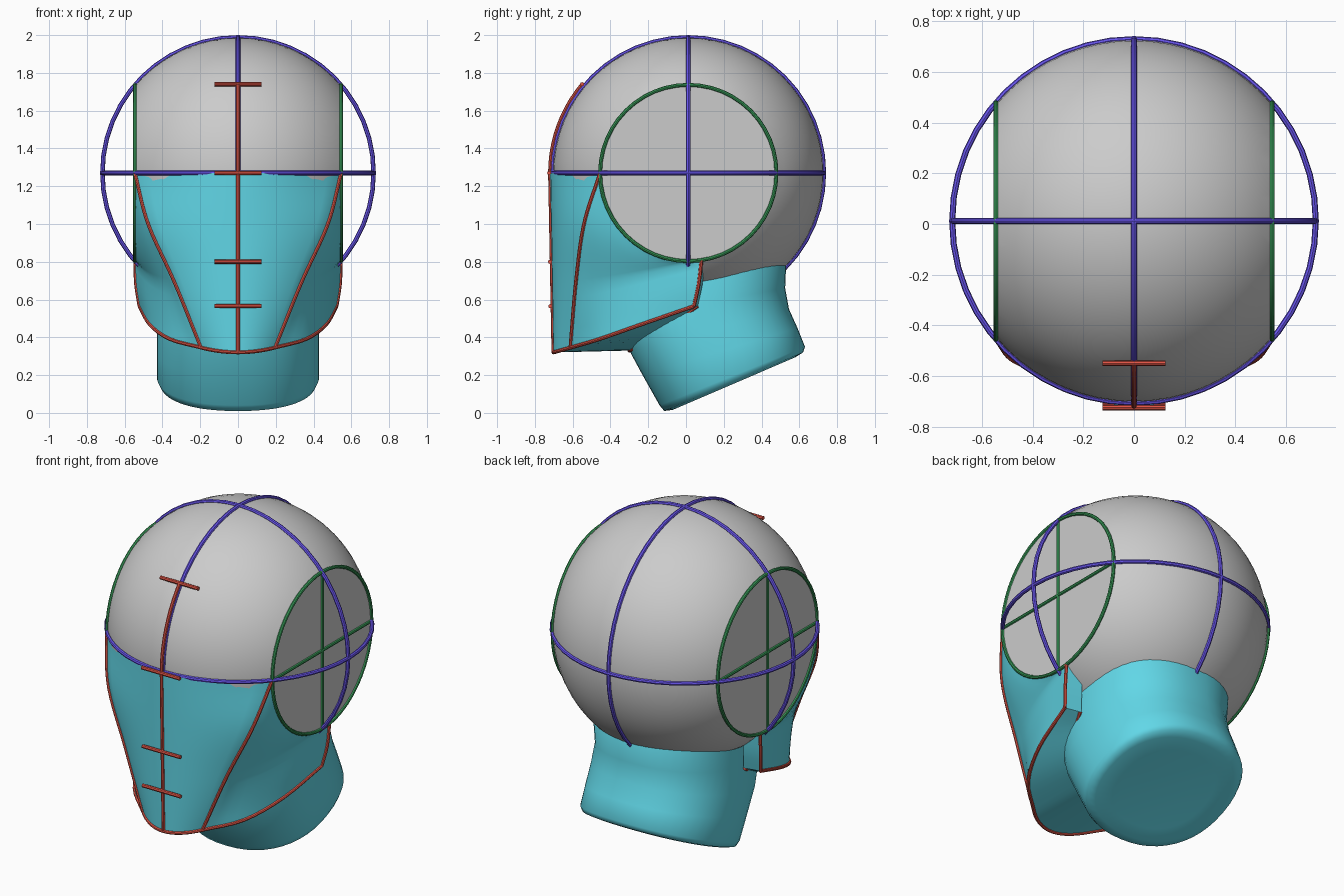
import bpy, bmesh, math
from mathutils import Vector as V

if "Cube" in bpy.data.objects:
    bpy.data.objects.remove(bpy.data.objects["Cube"])

CY, CZ, R, CUT = 0.012, 1.27, 0.715, 0.545
DISC = 0.467


def material(name, rgb):
    m = bpy.data.materials.new(name)
    m.diffuse_color = (*rgb, 1)
    m.use_nodes = True
    m.node_tree.nodes["Principled BSDF"].inputs["Base Color"].default_value = m.diffuse_color
    return m


CYAN = material("cyan", (0.12, 0.68, 0.8))
BLUE = material("blue", (0.14, 0.09, 0.85))
GREEN = material("green", (0.04, 0.33, 0.1))
RED = material("red", (0.75, 0.09, 0.06))


def smooth(pts, n):
    """Resample a path to n points with a Catmull-Rom spline."""
    p = [V(q) for q in pts]
    p = [2 * p[0] - p[1]] + p + [2 * p[-1] - p[-2]]
    out = []
    for i in range(n):
        k = i / (n - 1) * (len(p) - 3)
        j = min(int(k), len(p) - 4)
        t = k - j
        a, b, c, d = p[j:j + 4]
        out.append(0.5 * (2 * b + (c - a) * t + (2 * a - 5 * b + 4 * c - d) * t * t
                          + (3 * b - a - 3 * c + d) * t ** 3))
    return out


def finish(ob, mat=None, angle=40):
    if mat:
        ob.data.materials.append(mat)
    bpy.ops.object.select_all(action='DESELECT')
    ob.select_set(True)
    bpy.context.view_layer.objects.active = ob
    if ob.type == 'CURVE':
        bpy.ops.object.convert(target='MESH')
        ob = bpy.context.object
    bpy.ops.object.shade_smooth_by_angle(angle=math.radians(angle))
    return ob


def link(name, data):
    ob = bpy.data.objects.new(name, data)
    bpy.context.collection.objects.link(ob)
    return ob


def tube(name, pts, mat, r=0.01, closed=False):
    cu = bpy.data.curves.new(name, 'CURVE')
    cu.dimensions = '3D'
    cu.bevel_depth, cu.bevel_resolution, cu.use_fill_caps = r, 2, True
    s = cu.splines.new('POLY')
    s.points.add(len(pts) - 1)
    for sp, p in zip(s.points, pts):
        sp.co = (*p, 1)
    s.use_cyclic_u = closed
    finish(link(name, cu), mat)


def both_sides(name, pts, mat, r=0.01, closed=False):
    for label, sx in (("right", 1), ("left", -1)):
        tube(f"{name}_{label}", [(sx * p[0], p[1], p[2]) for p in pts], mat, r, closed)


def circle(n, r, fn):
    return [fn(r * math.cos(2 * math.pi * i / n), r * math.sin(2 * math.pi * i / n)) for i in range(n)]


def mesh_object(name, verts, faces):
    me = bpy.data.meshes.new(name)
    me.from_pydata([tuple(v) for v in verts], [], faces)
    return link(name, me)


# Skull: ball with both sides sliced flat
bm = bmesh.new()
bmesh.ops.create_uvsphere(bm, u_segments=64, v_segments=32, radius=R)
for sx in (1, -1):
    res = bmesh.ops.bisect_plane(bm, geom=bm.verts[:] + bm.edges[:] + bm.faces[:],
                                 plane_co=(sx * CUT, 0, 0), plane_no=(sx, 0, 0), clear_outer=True)
    bmesh.ops.holes_fill(bm, edges=[e for e in res['geom_cut'] if isinstance(e, bmesh.types.BMEdge)])
bmesh.ops.translate(bm, verts=bm.verts[:], vec=(0, CY, CZ))
bmesh.ops.recalc_face_normals(bm, faces=bm.faces[:])
me = bpy.data.meshes.new("skull")
bm.to_mesh(me)
finish(link("skull", me), angle=30)

# Blue great circles
RR = 0.718
tube("brow_ring", circle(48, RR, lambda a, b: (a, CY + b, CZ)), BLUE, 0.012, True)
tube("side_ring", circle(48, RR, lambda a, b: (a, CY, CZ + b)), BLUE, 0.012, True)
tube("middle_ring", circle(48, RR, lambda a, b: (0, CY + a, CZ + b)), BLUE, 0.012, True)

# Green side discs outline and cross
both_sides("temple_circle", circle(48, DISC, lambda a, b: (CUT, CY + a, CZ + b)), GREEN, 0.01, True)
both_sides("temple_vertical", [(CUT, CY, CZ - DISC), (CUT, CY, CZ + DISC)], GREEN)
both_sides("temple_horizontal", [(CUT, CY - DISC, CZ), (CUT, CY + DISC, CZ)], GREEN)

# Jaw guide paths
ROWS, NU, NS = 21, 8, 12
cheek = smooth([(CUT, -0.455, 1.27), (0.475, -0.54, 1.0), (0.335, -0.583, 0.69), (0.195, -0.612, 0.345)], ROWS)
arc = [(CUT, CY + DISC * math.cos(a), CZ + DISC * math.sin(a))
       for a in [math.pi + i / 6 * (math.pi / 2 + 0.15) for i in range(7)]]
ear = [arc[-1], (0.54, 0.067, 0.68), (0.522, 0.042, 0.565)]
rear = smooth(arc, ROWS - 6) + smooth(ear, 7)[1:]
bottom = smooth([cheek[-1], (0.36, -0.46, 0.39), (0.466, -0.24, 0.467), ear[-1]], NS + 1)
throat = smooth([(0, -0.3, 0.33), (0.16, -0.27, 0.345), (0.34, -0.12, 0.44), (0.43, 0.06, 0.565)], NU + NS + 2)

# Jaw: grid from the centre line over the cheek line to the ear, then under to the throat
grid = []
for i in range(ROWS):
    t, f, b = i / (ROWS - 1), cheek[i], rear[i]
    c = V((0, -0.72 + 0.018 * t, CZ + (f.z - CZ) * 0.95 / 0.925))
    row = []
    for k in range(NU):
        u = k / NU
        row.append(V((f.x * u, c.y + (f.y - c.y) * u * u, c.z + (f.z - c.z) * u * u)))
    for k in range(NS + 1):
        s = k / NS
        bow = bottom[k] - bottom[0].lerp(bottom[-1], s)
        row.append(f.lerp(b, s) + bow * t ** 2)
    row.append(b + V((-0.1, 0.02, 0)))
    grid.append(row)
grid.append(throat)
W = NU + NS + 2
faces = [(r * W + c, (r + 1) * W + c, (r + 1) * W + c + 1, r * W + c + 1)
         for r in range(ROWS) for c in range(W - 1)]
jaw = mesh_object("jaw", [p for row in grid for p in row], faces)
jaw.modifiers.new("mirror", 'MIRROR').merge_threshold = 0.002
finish(jaw, CYAN)

# Neck: tilted loft; each ring is front (y, z), back (y, z), half width
rings = [((0.0, 0.052), (0.5, 0.265), 0.28), ((-0.07, 0.016), (0.58, 0.295), 0.38),
         ((-0.115, 0.01), (0.62, 0.32), 0.415), ((-0.14, 0.04), (0.63, 0.35), 0.43),
         ((-0.23, 0.2), (0.59, 0.45), 0.43), ((-0.30, 0.33), (0.545, 0.55), 0.43),
         ((-0.36, 0.5), (0.525, 0.66), 0.42), ((-0.3, 0.7), (0.53, 0.78), 0.42),
         ((-0.25, 0.85), (0.48, 0.86), 0.40)]
N, verts = 48, []
for (fy, fz), (by, bz), w in rings:
    for i in range(N):
        a = 2 * math.pi * i / N
        sx, sy = [math.copysign(abs(q) ** 0.88, q) for q in (math.cos(a), math.sin(a))]
        verts.append((w * sx, (fy + by) / 2 + (by - fy) / 2 * sy, (fz + bz) / 2 + (bz - fz) / 2 * sy))
faces = [(r * N + i, r * N + (i + 1) % N, (r + 1) * N + (i + 1) % N, (r + 1) * N + i)
         for r in range(len(rings) - 1) for i in range(N)]
faces += [tuple(range(N))[::-1], tuple(range((len(rings) - 1) * N, len(rings) * N))]
finish(mesh_object("neck", verts, faces), CYAN, 60)

# Red face guides: centre line, cheeks, jaw line, throat line and feature ticks
brow = [(0, CY - 0.732 * math.cos(a), CZ + 0.732 * math.sin(a)) for a in [0.7 - i * 0.07 for i in range(11)]]
tube("face_centre_line", brow + [(0, -0.702, 0.32)], RED)
both_sides("cheek_line", cheek, RED)
both_sides("ear_line", smooth(ear, 7), RED)
chin = grid[ROWS - 1][:W - 1]
tube("jaw_line", [V((-p.x, p.y, p.z)) for p in chin[:0:-1]] + chin, RED)
tube("throat_line", [V((-p.x, p.y, p.z)) for p in throat[:0:-1]] + throat, RED)
for name, y, z in (("hairline", -0.55, 1.74), ("brow", -0.725, 1.27), ("nose", -0.72, 0.8), ("mouth", -0.718, 0.565)):
    tube(name + "_tick", [(-0.125, y, z), (0.125, y, z)], RED, 0.011)
